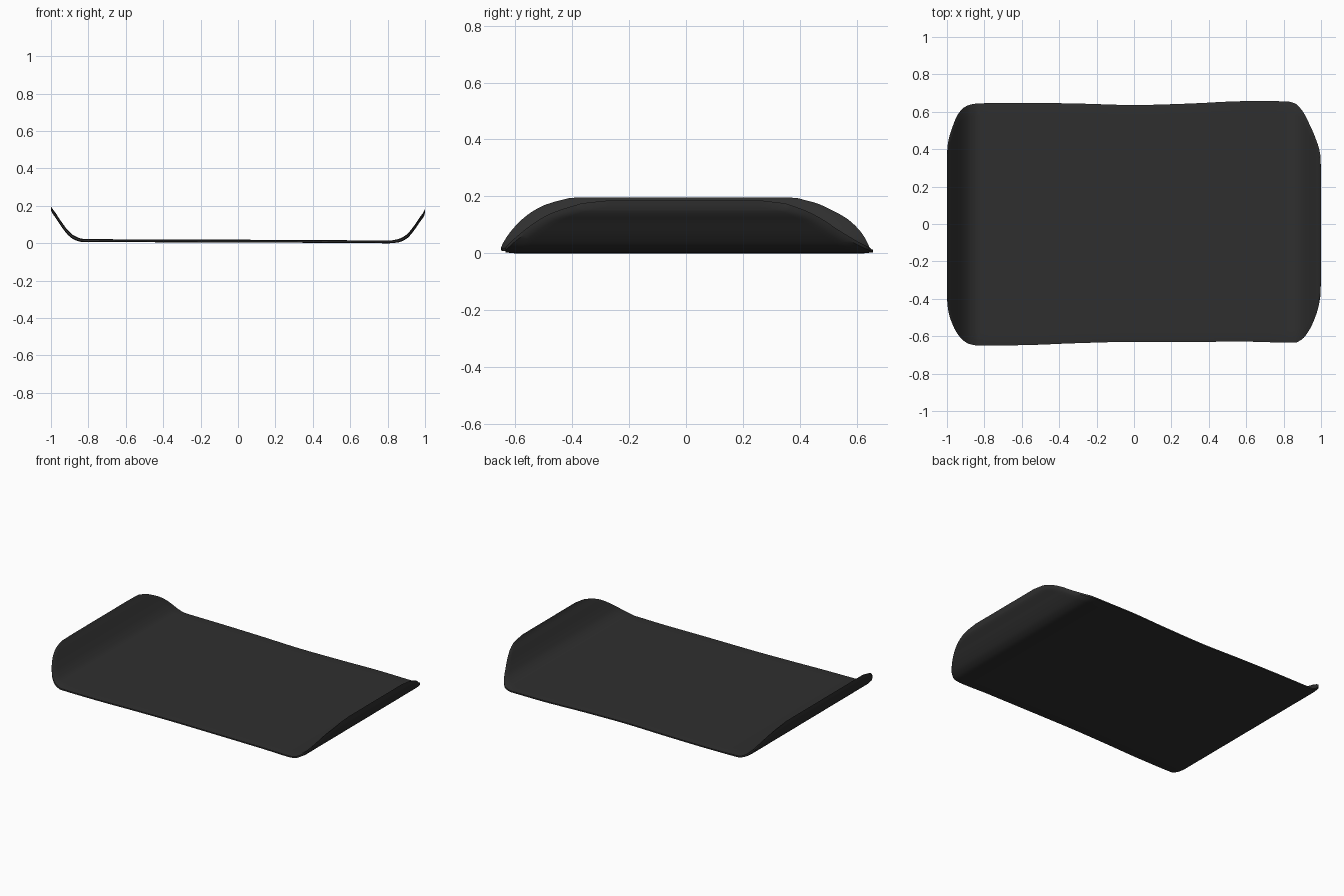
import bpy, bmesh, math

if "Cube" in bpy.data.objects:
    bpy.data.objects.remove(bpy.data.objects["Cube"])

# Stations across the sheet: x, mid z, vertical thickness, front y, back y
STATIONS = [
    (-1.000, 0.190, 0.018, -0.30, 0.28),
    (-0.998, 0.185, 0.024, -0.43, 0.41),
    (-0.975, 0.151, 0.026, -0.525, 0.505),
    (-0.945, 0.106, 0.026, -0.585, 0.580),
    (-0.910, 0.060, 0.025, -0.625, 0.622),
    (-0.875, 0.032, 0.021, -0.643, 0.638),
    (-0.830, 0.018, 0.017, -0.650, 0.645),
    (-0.600, 0.016, 0.015, -0.648, 0.648),
    (-0.300, 0.015, 0.015, -0.637, 0.644),
    (0.000, 0.014, 0.015, -0.630, 0.636),
    (0.300, 0.013, 0.015, -0.630, 0.644),
    (0.600, 0.011, 0.015, -0.629, 0.657),
    (0.810, 0.010, 0.015, -0.634, 0.656),
    (0.860, 0.017, 0.018, -0.634, 0.645),
    (0.900, 0.037, 0.022, -0.615, 0.605),
    (0.935, 0.075, 0.025, -0.570, 0.540),
    (0.970, 0.126, 0.026, -0.495, 0.460),
    (0.996, 0.164, 0.026, -0.390, 0.370),
    (1.000, 0.178, 0.020, -0.290, 0.280),
]
STEPS, ROWS = 4, 40


def smooth(points, steps):
    """Non-overshooting cubic through the stations, parameterised by x."""
    n = len(points)

    def slope(i, k):
        if i in (0, n - 1):
            a, b = (0, 1) if i == 0 else (n - 2, n - 1)
            return (points[b][k] - points[a][k]) / (points[b][0] - points[a][0])
        d0 = (points[i][k] - points[i-1][k]) / (points[i][0] - points[i-1][0])
        d1 = (points[i+1][k] - points[i][k]) / (points[i+1][0] - points[i][0])
        return 0.0 if d0 * d1 <= 0 else 2 * d0 * d1 / (d0 + d1)

    out = []
    for i in range(n - 1):
        p, q = points[i], points[i + 1]
        h = q[0] - p[0]
        for s in range(steps):
            t = s / steps
            row = [p[0] + h * t]
            for k in range(1, 5):
                row.append((2*t**3 - 3*t*t + 1) * p[k] + (t**3 - 2*t*t + t) * h * slope(i, k)
                           + (3*t*t - 2*t**3) * q[k] + (t**3 - t*t) * h * slope(i + 1, k))
            out.append(row)
    out.append(list(points[-1]))
    return out


# Curved sheet: closed loop per station (top row forward, bottom row back)
bm = bmesh.new()
loops = []
for x, z, t, y0, y1 in smooth(STATIONS, STEPS):
    loop = []
    for side in (1, -1):
        for j in range(ROWS + 1):
            f = j / ROWS if side == 1 else 1 - j / ROWS
            edge = 0.55 if j in (0, ROWS) else 1.0   # slightly thinned rim
            zz = z + side * edge * t / 2
            loop.append(bm.verts.new((x, y0 + (y1 - y0) * f, zz)))
    loops.append(loop)
for a, b in zip(loops, loops[1:]):
    m = len(a)
    for j in range(m):
        k = (j + 1) % m
        bm.faces.new((a[j], a[k], b[k], b[j]))

# Narrow end strips closing the two raised rims
for loop in (loops[0], loops[-1]):
    for j in range(ROWS):
        bm.faces.new((loop[j], loop[j + 1], loop[-2 - j], loop[-1 - j]))
bmesh.ops.recalc_face_normals(bm, faces=bm.faces[:])

# Settle exactly on the ground
low = min(v.co.z for v in bm.verts)
for v in bm.verts:
    v.co.z -= low

mesh = bpy.data.meshes.new("curved_tray")
bm.to_mesh(mesh)
bm.free()
tray = bpy.data.objects.new("curved_tray", mesh)
bpy.context.collection.objects.link(tray)

mat = bpy.data.materials.new("charcoal black")
mat.diffuse_color = (0.028, 0.028, 0.028, 1)
mat.use_nodes = True
mat.node_tree.nodes["Principled BSDF"].inputs["Base Color"].default_value = mat.diffuse_color
mesh.materials.append(mat)

bpy.context.view_layer.objects.active = tray
tray.select_set(True)
bpy.ops.object.shade_smooth_by_angle(angle=math.radians(40))
